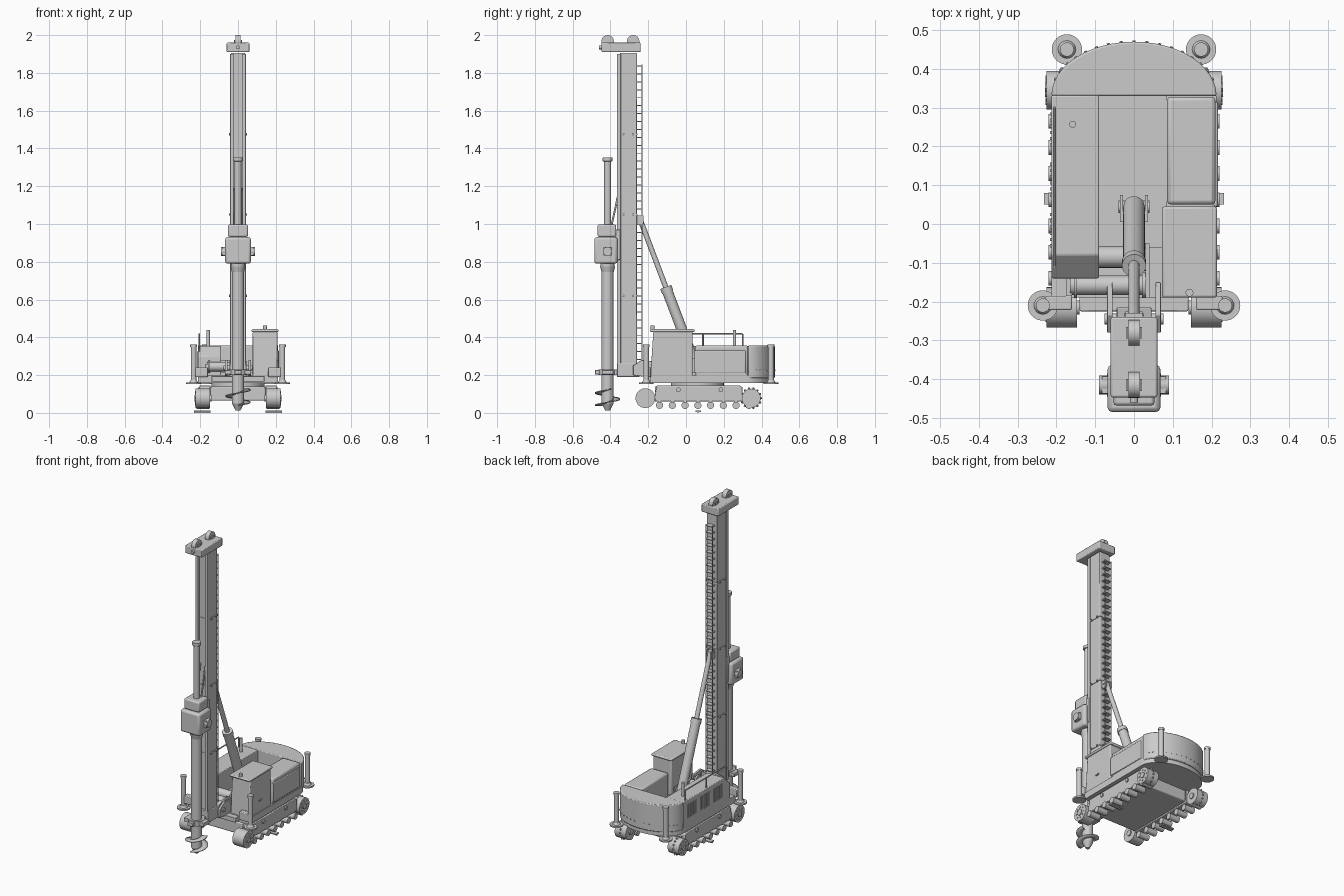
import bpy, bmesh
from math import pi, sin, cos
from mathutils import Vector, Matrix

def finish(name, bm, bevel=0.0, smooth=True):
    bmesh.ops.recalc_face_normals(bm, faces=bm.faces)
    me = bpy.data.meshes.new(name)
    bm.to_mesh(me)
    bm.free()
    ob = bpy.data.objects.new(name, me)
    bpy.context.collection.objects.link(ob)
    if bevel:
        m = ob.modifiers.new("Bevel", "BEVEL")
        m.width, m.segments, m.limit_method = bevel, 2, "ANGLE"
    if smooth:
        bpy.ops.object.select_all(action="DESELECT")
        ob.select_set(True)
        bpy.context.view_layer.objects.active = ob
        bpy.ops.object.shade_smooth_by_angle()
    return ob

def add_box(bm, x0, x1, y0, y1, z0, z1):
    c = Matrix.Translation(((x0 + x1) / 2, (y0 + y1) / 2, (z0 + z1) / 2))
    bmesh.ops.create_cube(bm, size=1, matrix=c @ Matrix.Diagonal((abs(x1 - x0), y1 - y0, z1 - z0, 1)))

def add_cyl(bm, p0, p1, r, r2=None, seg=24):
    p0, p1 = Vector(p0), Vector(p1)
    d = p1 - p0
    m = Matrix.Translation((p0 + p1) / 2) @ d.to_track_quat("Z", "Y").to_matrix().to_4x4()
    bmesh.ops.create_cone(bm, cap_ends=True, segments=seg, radius1=r,
                          radius2=r if r2 is None else r2, depth=d.length, matrix=m)

def boxes(name, dims, bevel=0.0):
    bm = bmesh.new()
    for d in dims:
        add_box(bm, *d)
    return finish(name, bm, bevel)

def cyls(name, items, bevel=0.0):
    bm = bmesh.new()
    for i in items:
        add_cyl(bm, *i)
    return finish(name, bm, bevel)

def prism(name, pts, axis, a, b, bevel=0.0):
    # axis x: points are (y, z); axis z: points are (x, y)
    bm = bmesh.new()
    put = (lambda p, t: (t, *p)) if axis == "x" else (lambda p, t: (*p, t))
    f = bm.faces.new([bm.verts.new(put(p, a)) for p in pts])
    r = bmesh.ops.extrude_face_region(bm, geom=[f])
    off = (b - a, 0, 0) if axis == "x" else (0, 0, b - a)
    bmesh.ops.translate(bm, vec=off, verts=[v for v in r["geom"] if isinstance(v, bmesh.types.BMVert)])
    return finish(name, bm, bevel)

DY = -0.415  # drill axis

# Undercarriage
boxes("centre_frame", [(-0.145, 0.145, -0.165, 0.29, 0.065, 0.14)], 0.006)
cyls("slewing_ring", [((0, 0.06, 0.135), (0, 0.06, 0.16), 0.14, None, 48)])
roller_y = [-0.14 + 0.0675 * i for i in range(8)]
for s, side in ((-1, "left"), (1, "right")):
    X = lambda v: s * v
    prism(side + "_track_frame", [(-0.165, 0.10), (-0.155, 0.145), (0.285, 0.145), (0.30, 0.135),
          (0.30, 0.06), (-0.165, 0.06)], "x", X(0.145), X(0.205), 0.004)
    wheels = []
    for y, r in ((-0.215, 0.052), (0.345, 0.05)):
        wheels += [((X(0.147), y, 0.078), (X(0.225), y, 0.078), r, None, 32),
                   ((X(0.14), y, 0.078), (X(0.23), y, 0.078), 0.018)]
        wheels += [((X(0.225), y + 0.033 * cos(k * pi / 4), 0.078 + 0.033 * sin(k * pi / 4)),
                    (X(0.228), y + 0.033 * cos(k * pi / 4), 0.078 + 0.033 * sin(k * pi / 4)), 0.005, None, 8)
                   for k in range(8)]
    cyls(side + "_track_wheels", wheels)
    bm = bmesh.new()  # sprocket teeth
    for k in range(14):
        a = k * 2 * pi / 14
        p = lambda r: (X(0.186), 0.345 + r * cos(a), 0.078 + r * sin(a))
        add_cyl(bm, p(0.045), p(0.058), 0.009, 0.004, 4)
    finish(side + "_sprocket_teeth", bm)
    cyls(side + "_rollers", [((X(0.15), y, 0.04), (X(0.22), y, 0.04), 0.019) for y in roller_y]
         + [((X(0.19), y, 0.122), (X(0.213), y, 0.122), 0.012) for y in (-0.04, 0.185)])
    boxes(side + "_roller_brackets", [(X(0.165), X(0.205), y - 0.008, y + 0.008, 0.04, 0.065) for y in roller_y])
    boxes(side + "_track_pad", [(X(0.145), X(0.232), 0.05, 0.08, 0.006, 0.013),
                                (X(0.145), X(0.232), 0.06, 0.066, 0.0, 0.008)])
    # Stabilising jacks
    for x, y, end in ((0.235, -0.21, "front"), (0.173, 0.45, "rear")):
        cyls(f"{side}_{end}_jack", [((X(x), y, 0.153), (X(x), y, 0.162), 0.039, None, 32),
             ((X(x), y, 0.16), (X(x), y, 0.175), 0.024, 0.016),
             ((X(x), y, 0.17), (X(x), y, 0.35), 0.015), ((X(x), y, 0.348), (X(x), y, 0.362), 0.018)])
    boxes(side + "_jack_arm", [(X(0.16), X(0.228), -0.222, -0.185, 0.19, 0.24)], 0.004)

# Upper structure deck, counterweight with a rounded rear
arc = [(0.213 * cos(k * pi / 24), 0.33 + 0.14 * sin(k * pi / 24)) for k in range(25)]
prism("deck", [(-0.213, -0.19), (0.213, -0.19)] + [(x, y - 0.01) for x, y in arc], "z", 0.158, 0.2)
boxes("deck_nose", [(-0.14, 0.14, -0.225, -0.185, 0.165, 0.195)], 0.003)
prism("counterweight", arc, "z", 0.185, 0.357, 0.005)
cyls("counterweight_bolts", [((0.21 * cos(a), 0.33 + 0.137 * sin(a), 0.225),
     (0.216 * cos(a), 0.33 + 0.143 * sin(a), 0.225), 0.004, None, 8)
     for a in [pi * k / 20 for k in range(2, 19)]])
prism("engine_housing", [(-0.14, 0.19), (-0.14, 0.30), (-0.08, 0.355), (0.332, 0.355), (0.332, 0.19)],
      "x", -0.213, -0.09, 0.004)
boxes("engine_vents", [(-0.217, -0.21, y0 + 0.016 * k, y0 + 0.016 * k + 0.008, 0.24, 0.325)
                       for y0 in (-0.06, 0.07, 0.2) for k in range(6)])
boxes("centre_floor", [(-0.09, 0.085, -0.06, 0.332, 0.19, 0.215)])
boxes("right_housing", [(0.085, 0.21, 0.05, 0.328, 0.19, 0.357)], 0.01)
boxes("right_housing_panel", [(0.205, 0.216, 0.045, 0.315, 0.21, 0.33)], 0.004)

# Operator cab
prism("cab", [(-0.19, 0.165), (-0.173, 0.43), (0.035, 0.43), (0.035, 0.165)], "x", 0.078, 0.208, 0.006)
boxes("cab_roof", [(0.072, 0.214, -0.19, 0.045, 0.428, 0.443)], 0.006)
cyls("cab_beacon", [((0.143, -0.177, 0.44), (0.143, -0.177, 0.462), 0.01)])
boxes("cab_door_handle", [(0.207, 0.215, -0.09, -0.065, 0.27, 0.278)])

# Handrail and exhaust
cyls("handrail", [((-0.205, -0.11, 0.418), (-0.205, 0.3, 0.418), 0.004, None, 10)]
     + [((-0.205, y, 0.28), (-0.205, y, 0.418), 0.004, None, 10) for y in (-0.11, 0.09, 0.3)])
cyls("exhaust", [((-0.158, 0.257, 0.35), (-0.158, 0.257, 0.44), 0.009)])

# Winches
cyls("front_winch", [((-0.165, -0.158, 0.245), (0.03, -0.158, 0.245), 0.025),
                     ((-0.155, -0.158, 0.245), (-0.147, -0.158, 0.245), 0.033),
                     ((0.02, -0.158, 0.245), (0.03, -0.158, 0.245), 0.033)])
cyls("rear_winch", [((-0.095, -0.085, 0.25), (0.03, -0.085, 0.25), 0.028),
                    ((0.022, -0.085, 0.25), (0.03, -0.085, 0.25), 0.036)])
boxes("winch_mounts", [(0.03, 0.04, -0.19, -0.05, 0.195, 0.27), (-0.175, -0.16, -0.185, -0.13, 0.195, 0.26)])

# Mast with front rails, joints and ladder
boxes("mast", [(-0.038, 0.038, -0.35, -0.26, 0.19, 1.905)], 0.004)
boxes("mast_rails", [(s * 0.024, s * 0.042, -0.366, -0.345, 0.25, 1.9) for s in (-1, 1)], 0.002)
boxes("mast_joints", [(-0.041, 0.041, -0.353, -0.257, z - 0.004, z + 0.004) for z in (0.62, 1.05, 1.475)])
cyls("mast_joint_bolts", [((-0.047, y, z), (0.047, y, z), 0.006, None, 8)
                          for z in (0.62, 1.05, 1.475) for y in (-0.33, -0.28)])
boxes("ladder", [(-0.022, 0.022, -0.262, -0.23, 0.28 + 0.042 * k, 0.285 + 0.042 * k) for k in range(38)]
      + [(s * 0.020, s * 0.025, -0.236, -0.230, 0.27, 1.845) for s in (-1, 1)])
boxes("crown", [(-0.06, 0.06, -0.447, -0.24, 1.91, 1.96)], 0.005)
cyls("crown_pin", [((0, -0.46, 1.935), (0, -0.44, 1.935), 0.01)])
cyls("crown_pulleys", [((-0.014, y, 1.967), (0.014, y, 1.967), 0.033, None, 32) for y in (DY, -0.28)])
boxes("pulley_cheeks", [(s * 0.015, s * 0.02, y - 0.015, y + 0.015, 1.955, 1.975)
                        for s in (-1, 1) for y in (DY, -0.28)])

# Mast foot and pivot arms
prism("mast_foot", [(-0.365, 0.19), (-0.25, 0.19), (-0.215, 0.21), (-0.215, 0.275), (-0.26, 0.265),
      (-0.365, 0.265)], "x", -0.045, 0.045, 0.003)
for s, side in ((-1, "left"), (1, "right")):
    prism(side + "_pivot_arm", [(-0.28, 0.2), (-0.15, 0.18), (-0.15, 0.27), (-0.235, 0.28), (-0.28, 0.25)],
          "x", s * 0.055, s * 0.069, 0.002)
cyls("mast_pivot_pin", [((-0.076, -0.245, 0.238), (0.076, -0.245, 0.238), 0.014)])

# Mast raising cylinder
top, foot = Vector((0, -0.245, 1.03)), Vector((0, 0.045, 0.265))
at = lambda t: foot.lerp(top, t)
cyls("raising_cylinder", [(foot, at(0.5), 0.028), (at(0.49), at(0.525), 0.031), (at(0.5), top, 0.014),
                          ((-0.04, *foot[1:]), (0.04, *foot[1:]), 0.016)])
boxes("cylinder_foot_bracket", [(s * 0.028, s * 0.036, 0.005, 0.075, 0.21, 0.29) for s in (-1, 1)])
boxes("cylinder_mast_bracket", [(s * 0.014, s * 0.022, -0.265, -0.225, 1.0, 1.045) for s in (-1, 1)])
cyls("cylinder_mast_pin", [((-0.026, -0.243, 1.028), (0.026, -0.243, 1.028), 0.01)])

# Rotary drive
boxes("drive_housing", [(-0.068, 0.068, -0.485, -0.363, 0.79, 0.93)], 0.012)
boxes("drive_head", [(-0.053, 0.053, -0.468, -0.37, 0.932, 0.997)], 0.008)
cyls("drive_motors", [((-0.09, DY, 0.855), (0.09, DY, 0.855), 0.024)])
boxes("drive_motor_flanges", [(s * 0.065, s * 0.082, DY - 0.022, DY + 0.022, 0.833, 0.877) for s in (-1, 1)])
boxes("drive_carriage", [(-0.046, 0.046, -0.38, -0.347, 0.81, 0.97)], 0.003)
cyls("kelly_bar", [((0, DY, 0.98), (0, DY, 1.34), 0.019), ((0, DY, 1.332), (0, DY, 1.352), 0.026)], 0.002)

# Drill casing, clamp, tip and auger
cyls("drill_casing", [((0, DY, 0.05), (0, DY, 0.775), 0.032, None, 32),
                      ((0, DY, 0.745), (0, DY, 0.775), 0.032, 0.04, 32),
                      ((0, DY, 0.775), (0, DY, 0.795), 0.037, None, 32),
                      ((0, DY, 0.012), (0, DY, 0.05), 0.012, 0.032, 32)])
cyls("casing_clamp", [((0, DY, 0.2), (0, DY, 0.23), 0.047, None, 32)])
boxes("clamp_jaws", [(s * 0.035, s * 0.07, -0.445, -0.385, 0.203, 0.227) for s in (-1, 1)]
      + [(-0.03, 0.03, -0.38, -0.34, 0.2, 0.23), (-0.018, 0.018, -0.482, -0.455, 0.203, 0.227)], 0.003)
bm = bmesh.new()
prev = None
for k in range(49):
    a, z = -pi / 2 + k * 2.6 * pi / 48, 0.04 + 0.085 * k / 48
    pair = [bm.verts.new((r * cos(a), DY + r * sin(a), z)) for r in (0.025, 0.066)]
    if prev:
        bm.faces.new((prev[0], prev[1], pair[1], pair[0]))
    prev = pair
auger = finish("auger_flight", bm)
m = auger.modifiers.new("Thickness", "SOLIDIFY")
m.thickness, m.offset = 0.006, 0

# Hydraulic hoses from mast to drive
for s, side in ((-1, "left"), (1, "right")):
    cu = bpy.data.curves.new(side + "_hose", "CURVE")
    cu.dimensions, cu.bevel_depth, cu.bevel_resolution = "3D", 0.005, 2
    sp = cu.splines.new("BEZIER")
    sp.bezier_points.add(2)
    for b, co in zip(sp.bezier_points, ((0, -0.395, 0.99), (0, -0.375, 1.08), (0, -0.352, 1.19))):
        b.co = (s * 0.018, co[1], co[2])
        b.handle_left_type = b.handle_right_type = "AUTO"
    bpy.context.collection.objects.link(bpy.data.objects.new(side + "_hose", cu))
